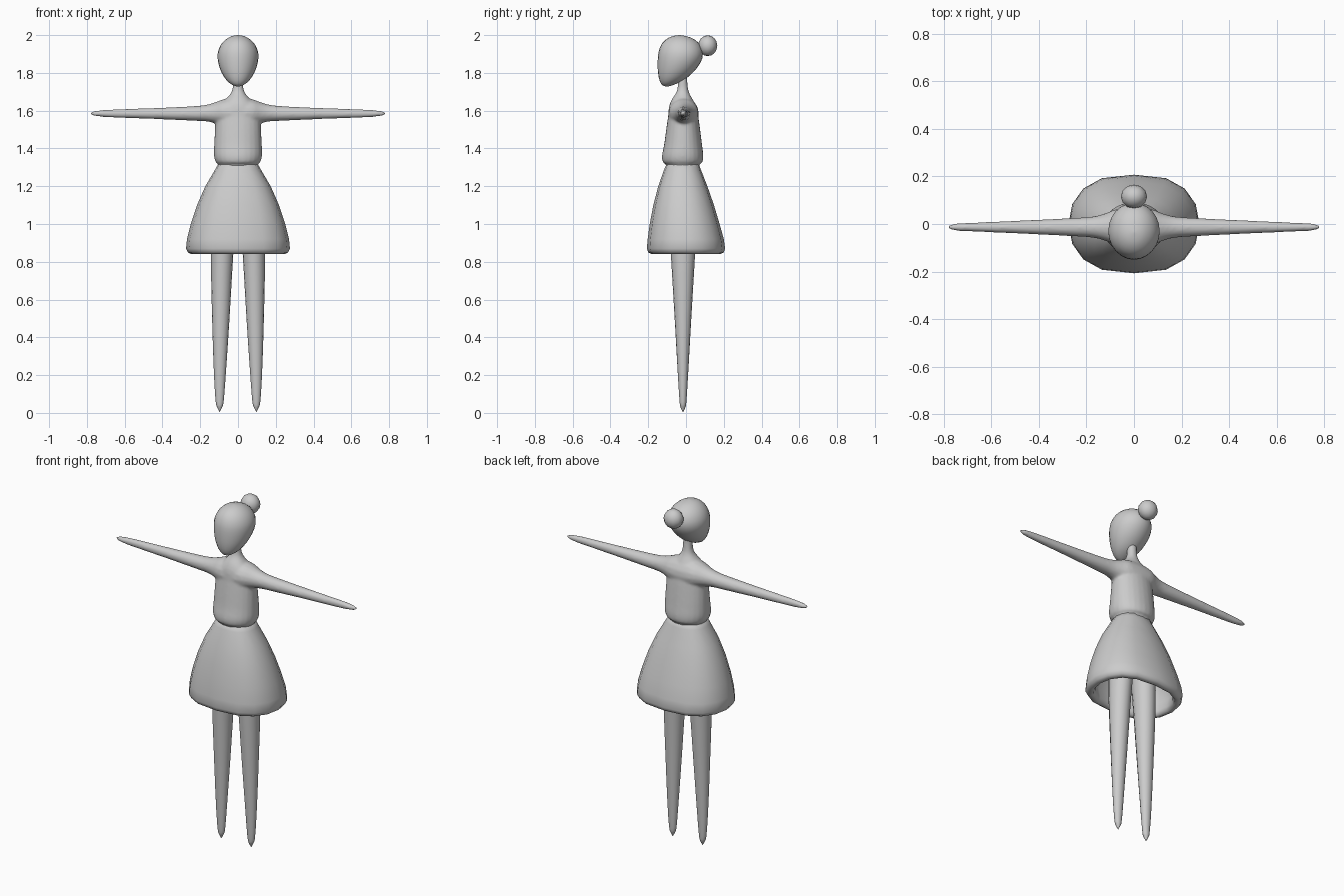
import bpy, bmesh
from math import sin, cos, tau, radians
from mathutils import Vector

old = bpy.data.objects.get("Cube")
if old:
    bpy.data.objects.remove(old, do_unlink=True)

grey = bpy.data.materials.new("plain grey")
grey.use_nodes = True
COLOUR = (0.6, 0.6, 0.6, 1)
grey.diffuse_color = COLOUR
grey.node_tree.nodes["Principled BSDF"].inputs["Base Color"].default_value = COLOUR


def resample(rows, steps):
    """Pass a smooth curve through the rows of ring values."""
    out = []
    for i in range(len(rows) - 1):
        a, b, c, d = (rows[min(max(i + k, 0), len(rows) - 1)] for k in (-1, 0, 1, 2))
        for s in range(steps):
            t = s / steps
            out.append([q + 0.5 * t * (r - p + t * (2 * p - 5 * q + 4 * r - e + t * (3 * (q - r) + e - p)))
                        for p, q, r, e in zip(a, b, c, d)])
    return out + [list(rows[-1])]


def power(v, e):
    return abs(v) ** e * (1 if v >= 0 else -1)


def loft(bm, rows, sides, place, ex=1, ey=1):
    """Rings of (position, centre u, radius u, centre v, radius v), capped."""
    rings = []
    for p, cu, ru, cv, rv in rows:
        ring = []
        for i in range(sides):
            a = tau * i / sides
            u = cu + max(ru, 0.001) * power(cos(a), ex)
            v = cv + max(rv, 0.001) * power(sin(a), ey)
            ring.append(bm.verts.new(place(p, u, v)))
        rings.append(ring)
    for lo, hi in zip(rings, rings[1:]):
        for i in range(sides):
            j = (i + 1) % sides
            bm.faces.new((lo[i], lo[j], hi[j], hi[i]))
    bm.faces.new(rings[0][::-1])
    bm.faces.new(rings[-1])


def upright(p, u, v):
    return Vector((u, v, p))


def sideways(p, u, v):
    return Vector((p, u, v))


def finish(bm, name, angle=60):
    bmesh.ops.recalc_face_normals(bm, faces=bm.faces)
    mesh = bpy.data.meshes.new(name)
    bm.to_mesh(mesh)
    bm.free()
    mesh.materials.append(grey)
    ob = bpy.data.objects.new(name, mesh)
    bpy.context.collection.objects.link(ob)
    bpy.ops.object.select_all(action="DESELECT")
    ob.select_set(True)
    bpy.context.view_layer.objects.active = ob
    bpy.ops.object.shade_smooth_by_angle(angle=radians(angle))
    return ob


def span(z, rx, front, back):
    """Ring row centred on x = 0, from its front and back y."""
    return (z, 0, rx, (front + back) / 2, (back - front) / 2)


# Torso, neck and arms, blended into one skin
bm = bmesh.new()
torso = [span(*r) for r in (
    (1.20, .09, -.09, .06), (1.31, .105, -.105, .07), (1.325, .117, -.122, .087),
    (1.36, .127, -.127, .092), (1.42, .126, -.116, .085), (1.50, .122, -.105, .075),
    (1.57, .118, -.095, .065), (1.62, .105, -.09, .055), (1.66, .065, -.075, .035),
    (1.70, .034, -.05, .015), (1.75, .026, -.042, .007), (1.82, .026, -.042, .007))]
loft(bm, resample(torso, 3), 24, upright, ey=0.9)
half = [(.03, .08, 1.585, .085), (.08, .074, 1.59, .07), (.12, .058, 1.589, .056),
        (.17, .045, 1.587, .044), (.25, .039, 1.585, .038), (.45, .029, 1.585, .029),
        (.65, .02, 1.585, .022), (.74, .016, 1.585, .016), (.775, .008, 1.585, .008),
        (.785, .002, 1.585, .002)]
arm = [(s * x, -.013, ry, z, rz) for s, part in ((-1, half[::-1]), (1, half)) for x, ry, z, rz in part]
loft(bm, resample(arm, 3), 16, sideways)
body = finish(bm, "torso_and_arms", 180)
remesh = body.modifiers.new("blend", "REMESH")
remesh.mode = "VOXEL"
remesh.voxel_size = 0.007
remesh.use_smooth_shade = True
relax = body.modifiers.new("relax", "SMOOTH")
relax.factor = 0.5
relax.iterations = 7

# Legs, tapering to points
for side, s in (("left", 1), ("right", -1)):
    bm = bmesh.new()
    leg = [(z, s * cx, rx, -.016, ry) for z, cx, rx, ry in (
        (.005, .097, .001, .001), (.03, .097, .013, .013), (.06, .097, .021, .018),
        (.2, .096, .031, .027), (.5, .091, .046, .044), (.84, .084, .059, .064),
        (1.05, .07, .062, .075), (1.25, .045, .05, .07))]
    loft(bm, resample(leg, 3), 16, upright)
    finish(bm, side + "_leg")

# Skirt: outer wall, rolled hem, then the inner wall back up
bm = bmesh.new()
outer = [(1.325, .1, -.1, .065), (1.29, .12, -.115, .078), (1.2, .173, -.147, .113),
         (1.1, .217, -.173, .148), (1.0, .25, -.192, .178), (.92, .27, -.203, .2),
         (.87, .275, -.207, .207), (.85, .265, -.2, .2), (.842, .25, -.185, .185)]
inner = [(.845, .232, -.168, .168), (.87, .222, -.16, .16), (.92, .235, -.165, .165),
         (1.0, .215, -.155, .145), (1.2, .145, -.12, .085), (1.3, .095, -.09, .055)]
loft(bm, [span(*r) for r in outer + inner], 16, upright, ex=0.74, ey=0.95)
finish(bm, "skirt", 75)

# Egg-shaped head with the chin forward
bm = bmesh.new()
head = [span(*r) for r in (
    (1.727, .001, -.101, -.099), (1.735, .028, -.125, -.07), (1.76, .06, -.14, -.015),
    (1.80, .086, -.148, .035), (1.84, .101, -.15, .068), (1.88, .108, -.149, .087),
    (1.92, .104, -.143, .087), (1.96, .083, -.124, .066), (1.987, .05, -.09, .025),
    (1.997, .022, -.058, -.012), (2.0, .001, -.036, -.034))]
loft(bm, resample(head, 2), 24, upright)
finish(bm, "head")

# Hair bun at the back of the head
bm = bmesh.new()
bmesh.ops.create_uvsphere(bm, u_segments=12, v_segments=8, radius=0.055)
for v in bm.verts:
    v.co = Vector((v.co.x, v.co.y * 0.92 + 0.115, v.co.z + 1.944))
finish(bm, "hair_bun")
